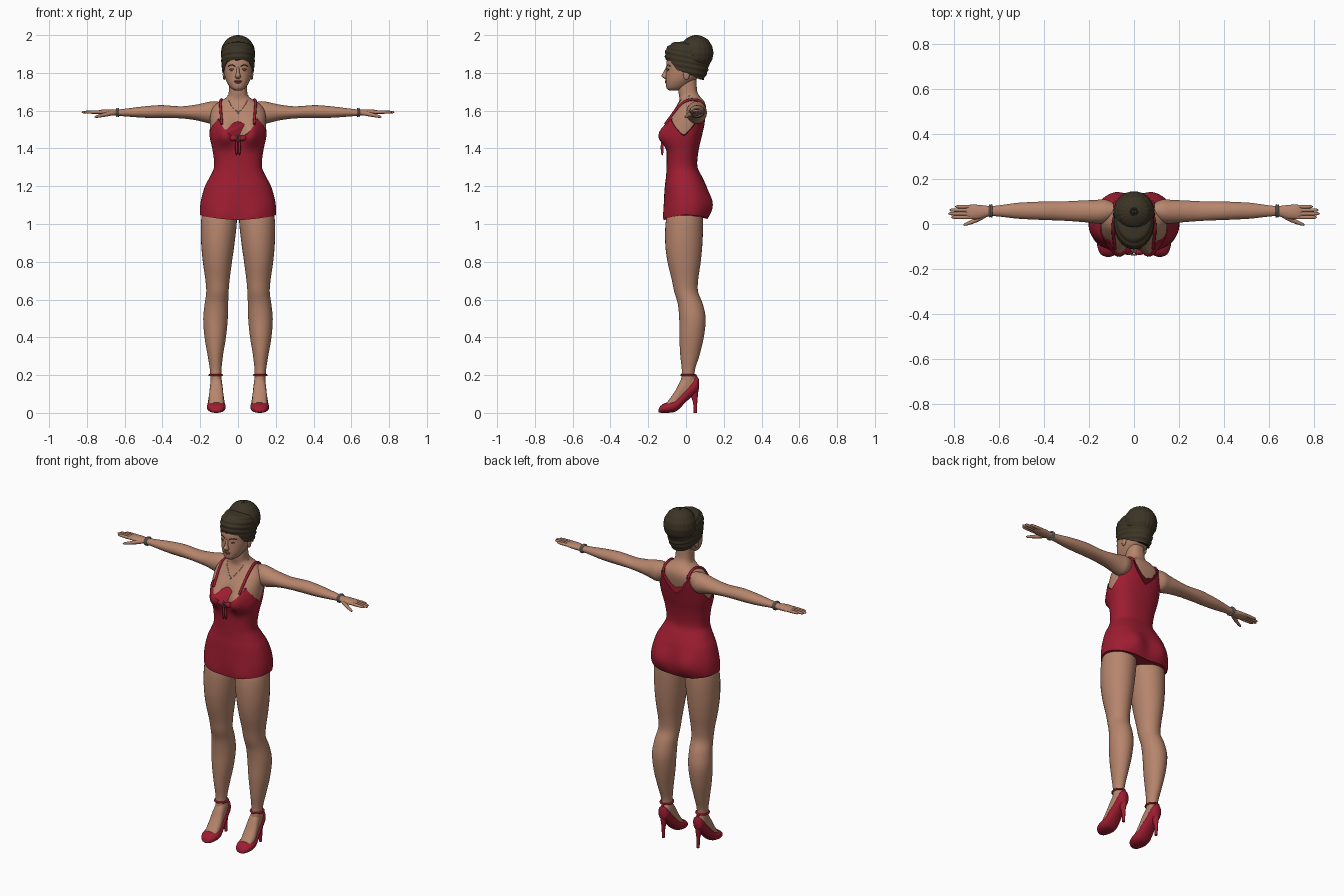
import bpy, bmesh, math
from mathutils import Vector, Matrix
from mathutils.bvhtree import BVHTree

if "Cube" in bpy.data.objects:
    bpy.data.objects.remove(bpy.data.objects["Cube"])
parts = []


def material(name, rgb):
    m = bpy.data.materials.new(name)
    m.use_nodes = True
    m.diffuse_color = (*rgb, 1)
    m.node_tree.nodes["Principled BSDF"].inputs["Base Color"].default_value = (*rgb, 1)
    return m


SKIN = material("warm skin", (0.47, 0.235, 0.15))
RED = material("crimson fabric", (0.34, 0.012, 0.03))
HAIR = material("dark brown hair", (0.045, 0.034, 0.019))
LIPS = material("rose lips", (0.32, 0.09, 0.075))
WHITE = material("eye white", (0.6, 0.55, 0.5))
IRIS = material("dark iris", (0.03, 0.018, 0.012))
SILVER = material("silver", (0.33, 0.31, 0.29))


def finish(name, mesh, mat, mirror):
    mesh.materials.clear()
    mesh.materials.append(mat)
    ob = bpy.data.objects.new(name, mesh)
    bpy.context.collection.objects.link(ob)
    if mirror:
        ob.modifiers.new("mirror", 'MIRROR')
    parts.append(ob)
    return ob


def from_bmesh(name, bm, mat, mirror):
    bmesh.ops.recalc_face_normals(bm, faces=bm.faces)
    mesh = bpy.data.meshes.new(name)
    bm.to_mesh(mesh)
    bm.free()
    return finish(name, mesh, mat, mirror)


def sample(st, t):
    """Smooth cubic through the stations, evaluated at t."""
    i = 0
    while i < len(st) - 2 and t > st[i + 1][0]:
        i += 1
    h = st[i + 1][0] - st[i][0]
    u = min(1, max(0, (t - st[i][0]) / h))

    def slope(j, k):
        lo, hi = max(j - 1, 0), min(j + 1, len(st) - 1)
        return (st[hi][k] - st[lo][k]) / (st[hi][0] - st[lo][0])
    return [(2*u**3 - 3*u*u + 1) * st[i][k] + (u**3 - 2*u*u + u) * h * slope(i, k)
            + (3*u*u - 2*u**3) * st[i + 1][k] + (u**3 - u*u) * h * slope(i + 1, k)
            for k in range(1, 5)]


def line(table, x):
    """Straight-line lookup."""
    for (x0, y0), (x1, y1) in zip(table, table[1:]):
        if x <= x1:
            return y0 + (y1 - y0) * (x - x0) / (x1 - x0)
    return table[-1][1]


def loft(name, axis, st, mat, lo=None, hi=None, shape=None, grow=0, n=2.0,
         segs=32, rows=30, mirror=False):
    """Rings along an axis; a station is (t, a_min, a_max, b_min, b_max)."""
    bm = bmesh.new()
    rings = []
    for r in range(rows + 1):
        ring = []
        for s in range(segs):
            ang = 2 * math.pi * s / segs
            deg = min(360 * s / segs, 360 - 360 * s / segs)
            t0 = line(lo, deg) if lo else st[0][0]
            t1 = line(hi, deg) if hi else st[-1][0]
            t = t0 + (t1 - t0) * r / rows
            a0, a1, b0, b1 = sample(st, t)
            sx, cy = math.sin(ang), math.cos(ang)
            a = (a0 + a1) / 2 + ((a1 - a0) / 2 + grow) * math.copysign(abs(sx) ** (2 / n), sx)
            b = (b0 + b1) / 2 - ((b1 - b0) / 2 + grow) * math.copysign(abs(cy) ** (2 / n), cy)
            p = Vector({'x': (t, a, b), 'y': (a, t, b), 'z': (a, b, t)}[axis])
            ring.append(bm.verts.new(shape(p) if shape else p))
        rings.append(ring)
    for q, w in zip(rings, rings[1:]):
        for s in range(segs):
            e = (s + 1) % segs
            bm.faces.new((q[s], q[e], w[e], w[s]))
    bm.faces.new(rings[0][::-1])
    bm.faces.new(rings[-1])
    return from_bmesh(name, bm, mat, mirror)


def ball(name, c, r, mat, mirror=False, shape=None, segs=24):
    bm = bmesh.new()
    bmesh.ops.create_uvsphere(bm, u_segments=segs, v_segments=segs // 2, radius=1,
                              matrix=Matrix.Translation(c) @ Matrix.Diagonal((*r, 1)))
    if shape:
        for v in bm.verts:
            v.co = shape(v.co)
    return from_bmesh(name, bm, mat, mirror)


def tube(name, pts, radius, mat, mirror=False, cyclic=False):
    cu = bpy.data.curves.new(name, 'CURVE')
    cu.dimensions = '3D'
    cu.bevel_depth, cu.bevel_resolution, cu.use_fill_caps = radius, 2, True
    sp = cu.splines.new('BEZIER')
    sp.bezier_points.add(len(pts) - 1)
    sp.use_cyclic_u, sp.resolution_u = cyclic, 6
    for bp, p in zip(sp.bezier_points, pts):
        bp.co = p
        bp.handle_left_type = bp.handle_right_type = 'AUTO'
    tmp = bpy.data.objects.new(name + " path", cu)
    bpy.context.collection.objects.link(tmp)
    dg = bpy.context.evaluated_depsgraph_get()
    mesh = bpy.data.meshes.new_from_object(tmp.evaluated_get(dg))
    bpy.data.objects.remove(tmp)
    return finish(name, mesh, mat, mirror)


def circle(c, u, v, count=12):
    return [Vector(c) + Vector(u) * math.cos(2 * math.pi * i / count)
            + Vector(v) * math.sin(2 * math.pi * i / count) for i in range(count)]


# Torso: half width, front and back at each height
TORSO = [(z, -w, w, f, b) for z, w, f, b in [
    (1.01, .190, -.109, .100), (1.06, .197, -.112, .118), (1.12, .192, -.112, .118),
    (1.20, .170, -.107, .102), (1.25, .144, -.101, .080), (1.30, .122, -.098, .056),
    (1.38, .128, -.097, .060), (1.47, .146, -.098, .080), (1.55, .148, -.086, .098),
    (1.60, .142, -.062, .106), (1.63, .122, -.045, .104), (1.655, .085, -.035, .092),
    (1.675, .056, -.036, .074), (1.70, .049, -.040, .060), (1.77, .047, -.040, .055)]]


def body_shape(p):
    def bump(x, sx, z, sz):
        return math.exp(-((abs(p.x) - x) / sx) ** 2 - ((p.z - z) / sz) ** 2)
    fade = min(1, abs(p.y) / .05)
    q = p.copy()
    if p.y < 0:
        q.y -= fade * (.050 * bump(.073, .050, 1.465, .08 if p.z > 1.465 else .052)
                       + .012 * bump(.1, .06, 1.03, .07))
    else:
        q.y += fade * .024 * bump(.09, .065, 1.11, .07)
    return q


torso = loft("torso", 'z', TORSO, SKIN, lo=[(0, 1.2), (180, 1.2)], shape=body_shape,
             n=2.4, segs=72, rows=60)
loft("playsuit", 'z', TORSO, RED, shape=body_shape, grow=.005, n=2.4, segs=72, rows=60,
     lo=[(0, 1.02), (90, 1.05), (180, 1.025)],
     hi=[(0, 1.45), (20, 1.487), (40, 1.555), (65, 1.51), (90, 1.465), (115, 1.53),
         (140, 1.635), (160, 1.565), (180, 1.505)])

# Straps and necklace laid on the skin
skin_tree = BVHTree.FromPolygons([v.co.copy() for v in torso.data.vertices],
                                 [tuple(f.vertices) for f in torso.data.polygons])


def on_skin(pts, lift):
    hits = [skin_tree.find_nearest(Vector(p)) for p in pts]
    return [h[0] + h[1] * lift for h in hits]


tube("shoulder_strap", on_skin([(.092, -.12, 1.535), (.094, -.09, 1.58), (.095, -.05, 1.62),
     (.092, 0, 1.65), (.09, .04, 1.665), (.089, .08, 1.655), (.086, .11, 1.62)], .004),
     .007, RED, mirror=True)
chain = [(.053, .02, 1.68), (.05, -.03, 1.655), (.03, -.06, 1.625), (0, -.08, 1.605)]
chain += [(-x, y, z) for x, y, z in chain[-2::-1]]
tube("necklace", on_skin(chain, .001), .0017, SILVER)
ball("pendant", on_skin([(0, -.085, 1.598)], .002)[0], (.005, .003, .007), SILVER, segs=12)

# Bow at the neckline
ball("bow_loop", (.024, -.124, 1.455), (.024, .014, .015), RED, mirror=True)
ball("bow_tail", (.008, -.126, 1.405), (.007, .008, .042), RED, mirror=True)
tube("bow_ring", circle((0, -.137, 1.455), (.011, 0, 0), (0, 0, .011)), .003, SILVER, cyclic=True)

# Legs
loft("leg", 'z', [
    (.15, .087, .146, -.030, .050), (.22, .088, .148, -.022, .046), (.30, .080, .160, -.030, .070),
    (.40, .064, .177, -.035, .094), (.50, .054, .184, -.036, .104), (.58, .052, .176, -.044, .088),
    (.64, .050, .168, -.062, .064), (.70, .045, .172, -.074, .064), (.80, .032, .186, -.098, .078),
    (.90, .018, .195, -.110, .087), (1.02, .006, .195, -.106, .090), (1.10, .012, .180, -.082, .08)],
    SKIN, rows=60, mirror=True)


# Feet and pumps: height range and half width from heel to toe
def foot(name, table, mat):
    loft(name, 'y', [(y, .115 - w, .115 + w, b, t) for y, b, t, w in table], mat,
         n=2.2, rows=36, mirror=True)


foot("foot", [(-.105, .012, .050, .036), (-.06, .016, .112, .040), (-.02, .050, .185, .034),
              (.02, .085, .215, .030), (.055, .115, .175, .022)], SKIN)
foot("pump", [(-.146, .004, .016, .010), (-.138, .001, .034, .030), (-.115, .000, .050, .044),
              (-.085, .001, .060, .050), (-.05, .010, .078, .046), (0, .058, .130, .038),
              (.045, .100, .182, .032), (.062, .112, .188, .024), (.068, .125, .180, .010)], RED)
loft("stiletto_heel", 'z', [(0, .107, .123, .041, .058), (.06, .105, .125, .036, .060),
     (.10, .098, .132, .020, .064), (.13, .092, .138, .010, .066)], RED, segs=16, rows=12, mirror=True)
tube("ankle_strap", circle((.118, .012, .2), (.033, 0, 0), (0, .037, 0)), .0055, RED,
     mirror=True, cyclic=True)
tube("heel_strap", [(.116, .063, .175), (.117, .054, .19), (.118, .048, .202)], .006, RED, mirror=True)

# Arms and hands
loft("arm", 'x', [
    (.09, .025, .095, 1.560, 1.645), (.13, .004, .110, 1.532, 1.650), (.17, .003, .107, 1.537, 1.643),
    (.22, .008, .105, 1.549, 1.632), (.30, .014, .101, 1.559, 1.623), (.40, .018, .100, 1.561, 1.629),
    (.45, .020, .098, 1.561, 1.627), (.52, .024, .094, 1.564, 1.620), (.60, .033, .083, 1.570, 1.610),
    (.64, .035, .080, 1.573, 1.606), (.69, .022, .085, 1.574, 1.607), (.73, .023, .086, 1.580, 1.604),
    (.748, .032, .080, 1.586, 1.598)], SKIN, rows=56, mirror=True)
for label, y, tip in [("index", .030, .815), ("middle", .046, .828),
                      ("ring", .062, .822), ("little", .077, .797)]:
    loft(label + "_finger", 'x', [(t, y - r, y + r, 1.592 - r, 1.592 + r) for t, r in
         [(.71, .008), (.76, .0085), (tip - .012, .007), (tip - .003, .0045), (tip, .001)]],
         SKIN, segs=12, rows=14, mirror=True)
loft("thumb", 'x', [(t, y - r, y + r, z - r, z + r) for t, y, z, r in
     [(.65, .045, 1.588, .010), (.69, .024, 1.582, .012), (.73, .006, 1.573, .009),
      (.753, -.002, 1.568, .006), (.76, -.004, 1.567, .001)]], SKIN, segs=12, rows=16, mirror=True)
for x in (.633, .641):
    tube("bracelet", circle((x, .058, 1.59), (0, .026, 0), (0, 0, .021)), .004, SILVER,
         mirror=True, cyclic=True)

# Head and face
loft("head", 'z', [(z, -w, w, f, b) for z, w, f, b in [
    (1.706, .018, -.088, -.045), (1.718, .037, -.102, -.01), (1.75, .059, -.107, .035),
    (1.78, .070, -.107, .070), (1.82, .076, -.105, .088), (1.87, .076, -.100, .090),
    (1.92, .060, -.070, .080)]], SKIN, n=2.2, segs=48, rows=36)
loft("nose", 'z', [(z, -w, w, f, -.09) for z, w, f in [
    (1.767, .007, -.110), (1.775, .015, -.122), (1.785, .014, -.130),
    (1.80, .009, -.121), (1.83, .007, -.107)]], SKIN, segs=16, rows=14)
ball("upper_lip", (0, -.105, 1.756), (.021, .0075, .005), LIPS, segs=16)
ball("lower_lip", (0, -.104, 1.749), (.017, .0075, .005), LIPS, segs=16)
ball("eye", (.031, -.0925, 1.815), (.013, .008, .0055), WHITE, mirror=True, segs=16)
ball("iris", (.031, -.0968, 1.815), (.005, .0045, .005), IRIS, mirror=True, segs=12)
tube("upper_lid", [(.017, -.1, 1.817), (.031, -.1, 1.822), (.045, -.091, 1.817)], .002, IRIS, mirror=True)
tube("eyebrow", [(.014, -.103, 1.835), (.034, -.097, 1.842), (.052, -.083, 1.836)], .0025, HAIR, mirror=True)
ball("ear", (.073, .002, 1.79), (.008, .017, .028), SKIN, mirror=True, segs=16)


# Swept hair and high bun with wavy strands
def swept(p):
    c = Vector((0, .005, 1.86))
    return c + (p - c) * (1 + .016 * math.sin(230 * p.z + 45 * p.y))


def curled(p):
    c = Vector((0, .055, 1.905))
    d = p - c
    turn = math.atan2(d.x, d.y)
    return c + d * (.985 + .015 * math.sin(10 * turn + 90 * d.z) * math.sin(10 * turn - 90 * d.z))


loft("swept_hair", 'z', [(z, -w, w, f, b) for z, w, f, b in [
    (1.76, .068, -.10, .090), (1.80, .081, -.105, .112), (1.87, .089, -.110, .125),
    (1.92, .086, -.108, .120), (1.95, .068, -.085, .100), (1.963, .035, -.055, .060),
    (1.967, .005, -.02, .01)]], HAIR, shape=swept, segs=72, rows=44,
    lo=[(0, 1.872), (40, 1.862), (62, 1.815), (90, 1.80), (115, 1.78), (140, 1.767), (180, 1.763)])
ball("hair_bun", (0, .055, 1.905), (.092, .091, .096), HAIR, shape=curled, segs=80)

# Smooth shading with crisp edges
bpy.ops.object.select_all(action='DESELECT')
for ob in parts:
    ob.select_set(True)
bpy.context.view_layer.objects.active = torso
bpy.ops.object.shade_smooth_by_angle(angle=math.radians(50))
